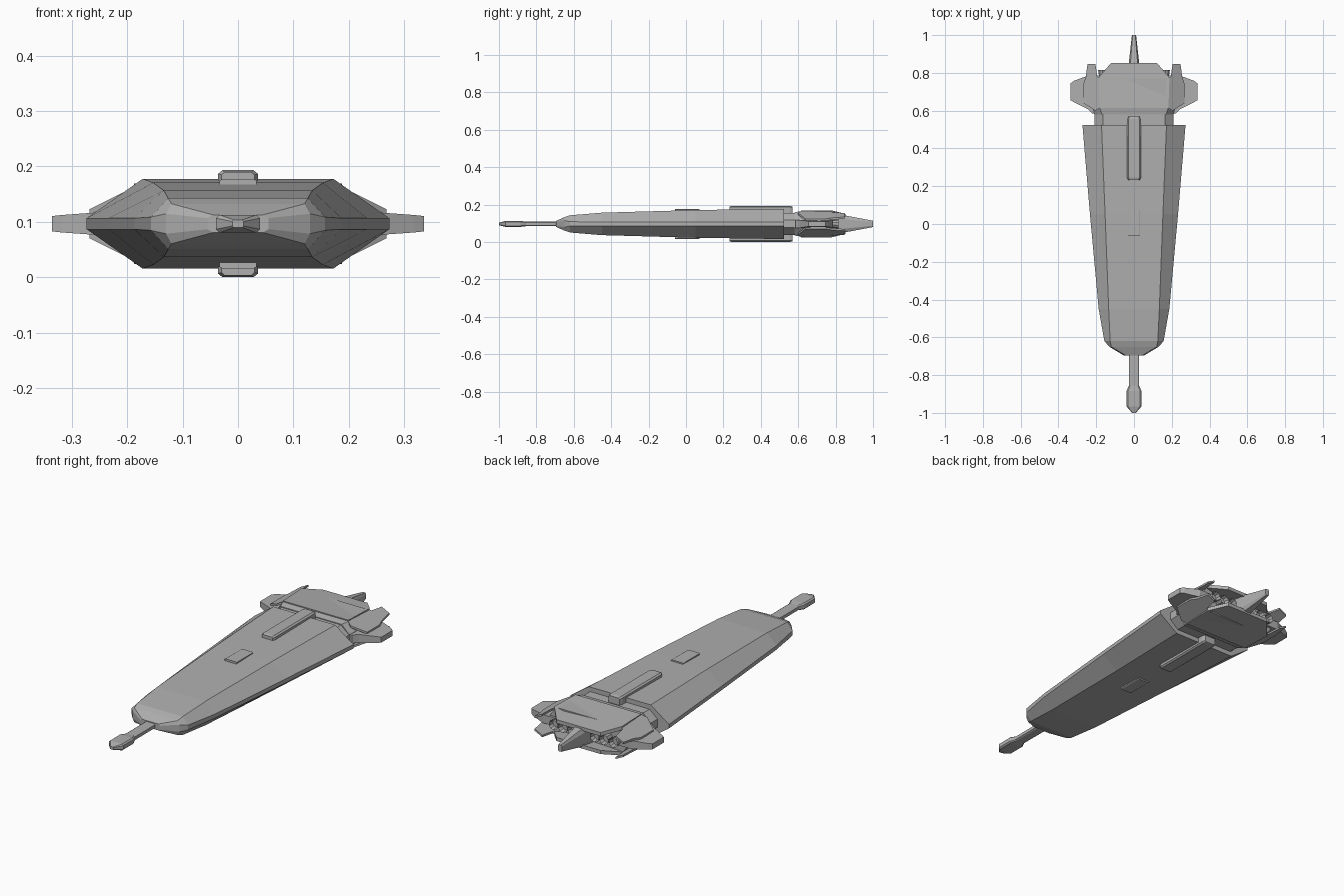
import bpy, bmesh, math
from mathutils import Matrix

ZC = 0.0965  # mid height of the ship

grey = bpy.data.materials.new("hull_grey")
grey.diffuse_color = (0.43, 0.43, 0.43, 1)


def finish(name, bm):
    bmesh.ops.recalc_face_normals(bm, faces=bm.faces)
    me = bpy.data.meshes.new(name)
    bm.to_mesh(me)
    bm.free()
    me.materials.append(grey)
    ob = bpy.data.objects.new(name, me)
    bpy.context.collection.objects.link(ob)
    return ob


def bridge(bm, rings):
    for a, b in zip(rings, rings[1:]):
        n = len(a)
        for i in range(n):
            bm.faces.new((a[i], a[(i + 1) % n], b[(i + 1) % n], b[i]))
    bm.faces.new(rings[0])
    bm.faces.new(rings[-1])


def loft(name, sections, zc=ZC):
    """Octagonal sections along y: (y, side half width, top half width, side half height, half height)."""
    bm = bmesh.new()
    rings = []
    for y, wm, wt, hm, h in sections:
        pts = [(wm, -hm), (wm, hm), (wt, h), (-wt, h), (-wm, hm), (-wm, -hm), (-wt, -h), (wt, -h)]
        rings.append([bm.verts.new((x, y, zc + z)) for x, z in pts])
    bridge(bm, rings)
    return finish(name, bm)


def slab(name, outline, low, high, sx=1, sz=1):
    """Plan outline given thickness; low/high give z offset from mid height at (x, y)."""
    bm = bmesh.new()
    rings = [[bm.verts.new((sx * x, y, ZC + sz * f(x, y))) for x, y in outline] for f in (low, high)]
    bridge(bm, rings)
    return finish(name, bm)


# Main hull, tapering to the nose
loft("main_hull", [
    (-0.695, 0.055, 0.045, 0.010, 0.016),
    (-0.650, 0.130, 0.120, 0.018, 0.036),
    (-0.620, 0.157, 0.126, 0.012, 0.046),
    (-0.450, 0.187, 0.134, 0.010, 0.060),
    (0.050, 0.233, 0.153, 0.010, 0.074),
    (0.525, 0.273, 0.172, 0.010, 0.081)])

# Prow boom with its swollen head
loft("prow_boom", [
    (-1.00, 0.010, 0.008, 0.004, 0.007),
    (-0.965, 0.040, 0.033, 0.010, 0.016),
    (-0.885, 0.040, 0.033, 0.010, 0.016),
    (-0.855, 0.027, 0.020, 0.008, 0.012),
    (-0.66, 0.027, 0.020, 0.008, 0.012)])

# Neck and engine block
loft("neck", [(0.50, 0.210, 0.165, 0.020, 0.058), (0.60, 0.210, 0.165, 0.020, 0.058)])
loft("engine_block", [
    (0.580, 0.210, 0.170, 0.022, 0.062),
    (0.615, 0.215, 0.182, 0.022, 0.068),
    (0.770, 0.215, 0.182, 0.022, 0.068)])

# Tail spike
loft("tail_spike", [
    (0.76, 0.036, 0.026, 0.030, 0.054),
    (0.84, 0.029, 0.020, 0.026, 0.047),
    (1.00, 0.011, 0.007, 0.010, 0.017)])

for sz, level in ((1, "upper"), (-1, "lower")):
    # Spine ridge and small hatch
    loft(level + "_ridge", [
        (0.232, 0.030, 0.024, 0.024, 0.029),
        (0.245, 0.036, 0.028, 0.026, 0.0325),
        (0.555, 0.036, 0.028, 0.026, 0.0325),
        (0.570, 0.030, 0.024, 0.024, 0.029)], ZC + sz * 0.064)
    loft(level + "_hatch", [
        (-0.060, 0.033, 0.028, 0.005, 0.008),
        (0.072, 0.033, 0.028, 0.005, 0.008)], ZC + sz * 0.073)

    # Engine roof overhanging the nozzles
    roof = [(-0.182, 0.615), (0.182, 0.615), (0.188, 0.775), (0.122, 0.852), (-0.122, 0.852), (-0.188, 0.775)]
    drop = lambda x, y: 0.073 - max(0, y - 0.775) * 0.25
    slab(level + "_engine_roof", roof, lambda x, y: drop(x, y) - 0.018, drop, 1, sz)

    for sx, side in ((1, "right"), (-1, "left")):
        # Slanted side armour ending in a thin fin
        slope = lambda x, y: 0.070 - (x - 0.18) * 0.50
        armour = [(0.18, 0.615), (0.205, 0.60), (0.268, 0.64), (0.268, 0.74), (0.255, 0.78),
                  (0.246, 0.848), (0.204, 0.848), (0.195, 0.78), (0.18, 0.77)]
        slab(f"{level}_{side}_armour_fin", armour, lambda x, y: slope(x, y) - 0.010, slope, sx, sz)

# Side wings
wing = [(0.17, 0.585), (0.222, 0.585), (0.245, 0.608), (0.318, 0.645), (0.336, 0.655),
        (0.336, 0.745), (0.318, 0.758), (0.245, 0.785), (0.17, 0.785)]
half = lambda x, y: 0.021 - max(0, x - 0.27) * 0.11
for sx, side in ((1, "right"), (-1, "left")):
    slab(side + "_wing", wing, lambda x, y: -half(x, y), half, sx)

    # Hollow engine nozzles in a row beside the tail spike
    for i in range(3):
        bm = bmesh.new()
        place = Matrix.Translation((sx * (0.062 + 0.052 * i), 0.79, ZC)) @ Matrix.Rotation(-math.pi / 2, 4, 'X')
        bmesh.ops.create_cone(bm, cap_ends=True, segments=10, radius1=0.018, radius2=0.025,
                              depth=0.05, matrix=place)
        bm.faces.ensure_lookup_table()
        mouth = max(bm.faces, key=lambda f: f.calc_center_median().y)
        bmesh.ops.inset_region(bm, faces=[mouth], thickness=0.005)
        bmesh.ops.translate(bm, verts=mouth.verts, vec=(0, -0.025, 0))
        finish(f"{side}_nozzle_{i + 1}", bm)
